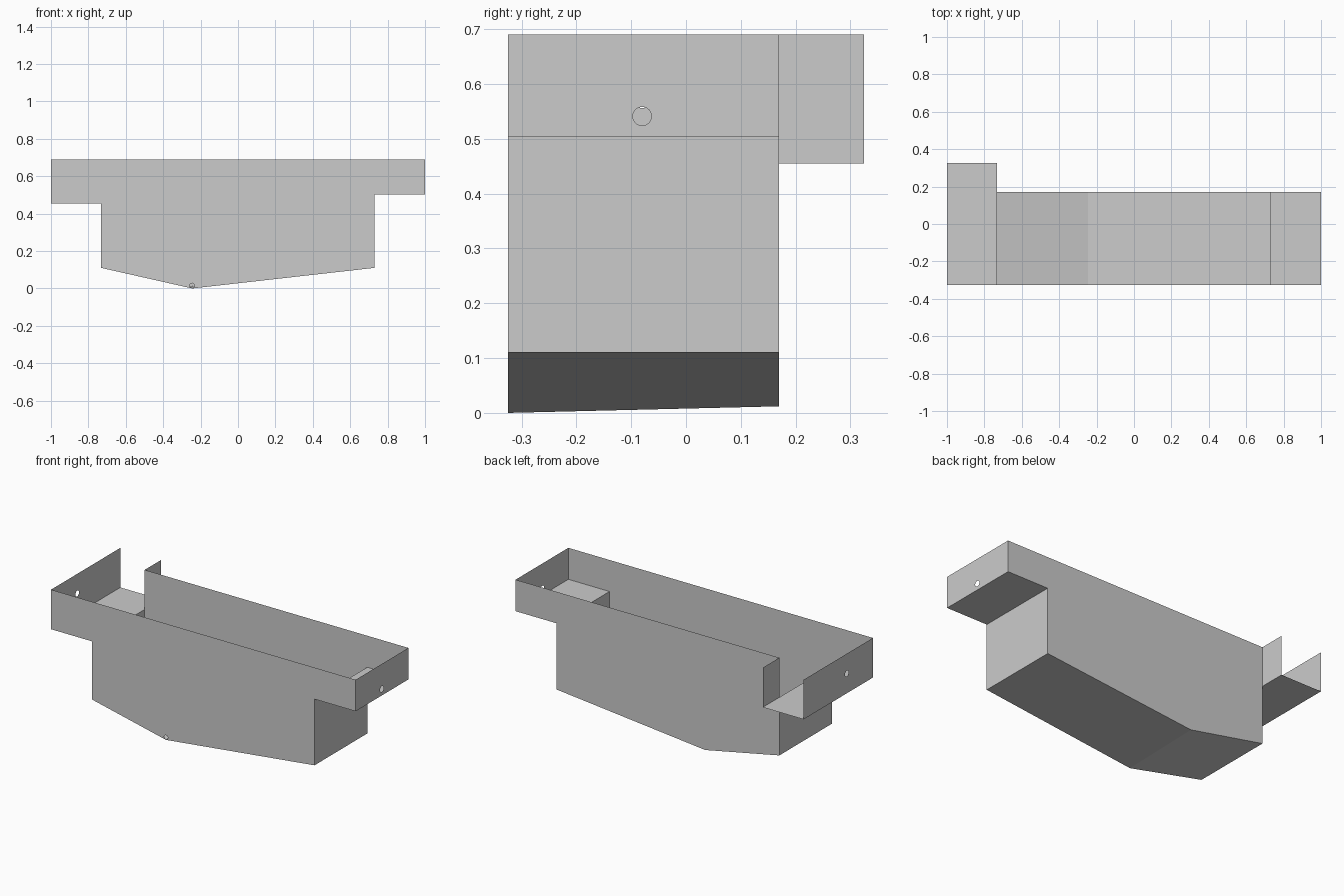
import bpy, bmesh, math
from mathutils import Vector

cube = bpy.data.objects.get("Cube")
if cube:
    bpy.data.objects.remove(cube)

# One sheet-metal colour
GREY = (0.6, 0.6, 0.6, 1)
metal = bpy.data.materials.new("sheet_grey")
metal.use_nodes = True
metal.diffuse_color = GREY
metal.node_tree.nodes["Principled BSDF"].inputs["Base Color"].default_value = GREY

# Key levels of the trough
FRONT, BACK, SPOUT = -0.325, 0.17, 0.325
RIM, RIGHT_SHELF, LEFT_SHELF, WELL = 0.69, 0.455, 0.503, 0.11
WELL_R, WELL_L, LOW = -0.732, 0.73, -0.245
LOW_FRONT, LOW_BACK = 0.0, 0.012


def finish(name, bm):
    mesh = bpy.data.meshes.new(name)
    bm.to_mesh(mesh)
    bm.free()
    mesh.materials.append(metal)
    obj = bpy.data.objects.new(name, mesh)
    bpy.context.collection.objects.link(obj)
    return obj


def panel(name, outline, normal, place, hole=None):
    """Thin flat sheet from a 2D outline, with an optional round hole (u, v, radius)."""
    loops = [outline]
    if hole:
        u, v, r = hole
        turns = [math.tau * i / 24 for i in range(24)]
        loops.append([(u + r * math.cos(a), v + r * math.sin(a)) for a in turns])
    bm = bmesh.new()
    for loop in loops:
        verts = [bm.verts.new(place(*p)) for p in loop]
        for a, b in zip(verts, verts[1:] + verts[:1]):
            bm.edges.new((a, b))
    bmesh.ops.triangle_fill(bm, edges=bm.edges[:], use_beauty=True, normal=normal)
    for f in bm.faces:
        f.normal_update()
        if f.normal.dot(Vector(normal)) < 0:
            f.normal_flip()
    return finish(name, bm)


def rect(u0, u1, v0, v1):
    return [(u0, v0), (u1, v0), (u1, v1), (u0, v1)]


def across(x):
    return lambda y, z: (x, y, z)


def along(y):
    return lambda x, z: (x, y, z)


def level(z):
    return lambda x, y: (x, y, z)


# Long walls share the outline of the well and left shelf
def well_side(low):
    return [(WELL_R, WELL), (LOW, low), (WELL_L, WELL),
            (WELL_L, LEFT_SHELF), (1, LEFT_SHELF), (1, RIM)]


panel("front_wall",
      well_side(LOW_FRONT) + [(-1, RIM), (-1, RIGHT_SHELF), (WELL_R, RIGHT_SHELF)],
      (0, -1, 0), along(FRONT), (LOW, 0.0155, 0.0125))
panel("back_wall", well_side(LOW_BACK) + [(WELL_R, RIM)], (0, 1, 0), along(BACK))

# End walls with their holes
panel("right_end_wall", rect(FRONT, SPOUT, RIGHT_SHELF, RIM), (-1, 0, 0),
      across(-1), (-0.08, 0.573, 0.017))
panel("left_end_wall", rect(FRONT, BACK, LEFT_SHELF, RIM), (1, 0, 0),
      across(1), (-0.08, 0.541, 0.017))

# Shelves and the spout cheek
panel("right_shelf", rect(-1, WELL_R, FRONT, SPOUT), (0, 0, -1), level(RIGHT_SHELF))
panel("left_shelf", rect(WELL_L, 1, FRONT, BACK), (0, 0, -1), level(LEFT_SHELF))
panel("spout_cheek", rect(BACK, SPOUT, RIGHT_SHELF, RIM), (1, 0, 0), across(WELL_R))

# Well sides below the shelves
panel("well_right_side", rect(FRONT, BACK, WELL, RIGHT_SHELF), (-1, 0, 0), across(WELL_R))
panel("well_left_side", rect(FRONT, BACK, WELL, LEFT_SHELF), (1, 0, 0), across(WELL_L))

# Sloping well floor, falling to the drain at the front
bm = bmesh.new()
rows = [[bm.verts.new((x, y, z)) for x, z in ((WELL_R, WELL), (LOW, low), (WELL_L, WELL))]
        for y, low in ((FRONT, LOW_FRONT), (BACK, LOW_BACK))]
for i in range(2):
    bm.faces.new((rows[0][i], rows[1][i], rows[1][i + 1], rows[0][i + 1]))
finish("well_floor", bm)
